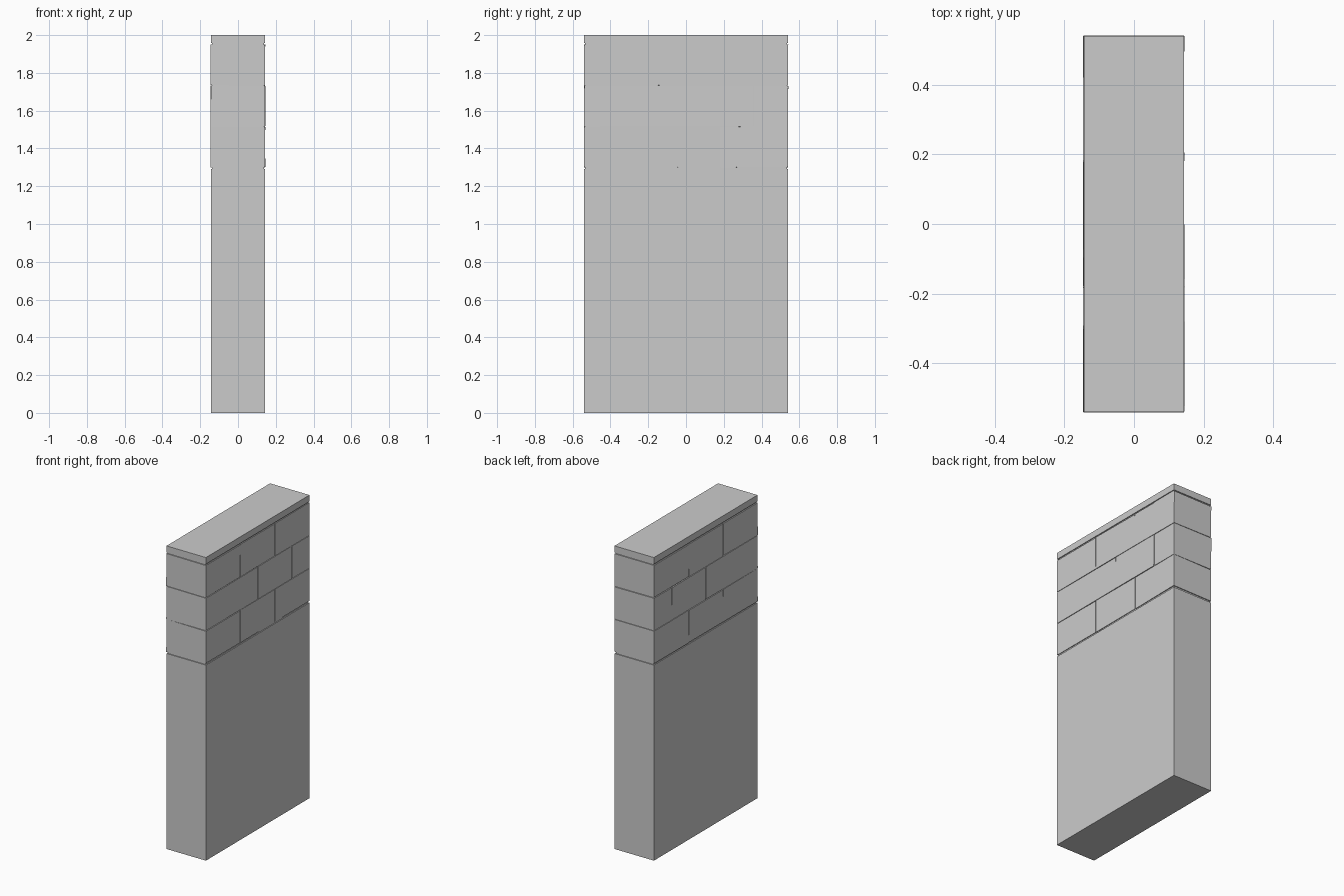
import bpy, bmesh, random

if "Cube" in bpy.data.objects:
    bpy.data.objects.remove(bpy.data.objects["Cube"])

random.seed(4)
HX, HY = 0.144, 0.54


def block(name, x, y, z, wobble=0.0):
    """Box between (min, max) ranges, with optional corner wobble."""
    bm = bmesh.new()
    bmesh.ops.create_cube(bm, size=1)
    for v in bm.verts:
        v.co = [r[0] if c < 0 else r[1] for c, r in zip(v.co, (x, y, z))]
        for i in range(3):
            v.co[i] += random.uniform(-wobble, wobble)
    me = bpy.data.meshes.new(name)
    bm.to_mesh(me)
    bm.free()
    ob = bpy.data.objects.new(name, me)
    bpy.context.collection.objects.link(ob)
    return ob


# plain lower wall and flat cap
block("wall_base", (-HX, HX), (-HY, HY), (0, 1.29))
block("wall_cap", (-HX, HX), (-HY, HY), (1.957, 2.0))

# recessed mortar core behind the bricks
block("mortar_core", (-HX + 0.006, HX - 0.006), (-HY + 0.006, HY - 0.006), (1.29, 1.957))

# three courses of bricks, the middle one in running bond
courses = [
    (1.301, [-0.54, -0.18, 0.18, 0.54]),
    (1.518, [-0.54, 0.0, 0.357, 0.54]),
    (1.735, [-0.54, -0.18, 0.18, 0.54]),
]
G = 0.0022
for row, (z, seams) in enumerate(courses):
    for col, (a, b) in enumerate(zip(seams, seams[1:])):
        y0 = a if a == -HY else a + G
        y1 = b if b == HY else b - G
        block(f"brick_{row}_{col}", (-HX - 0.001, HX - 0.001), (y0, y1),
              (z, z + 0.2135), wobble=0.0015)
